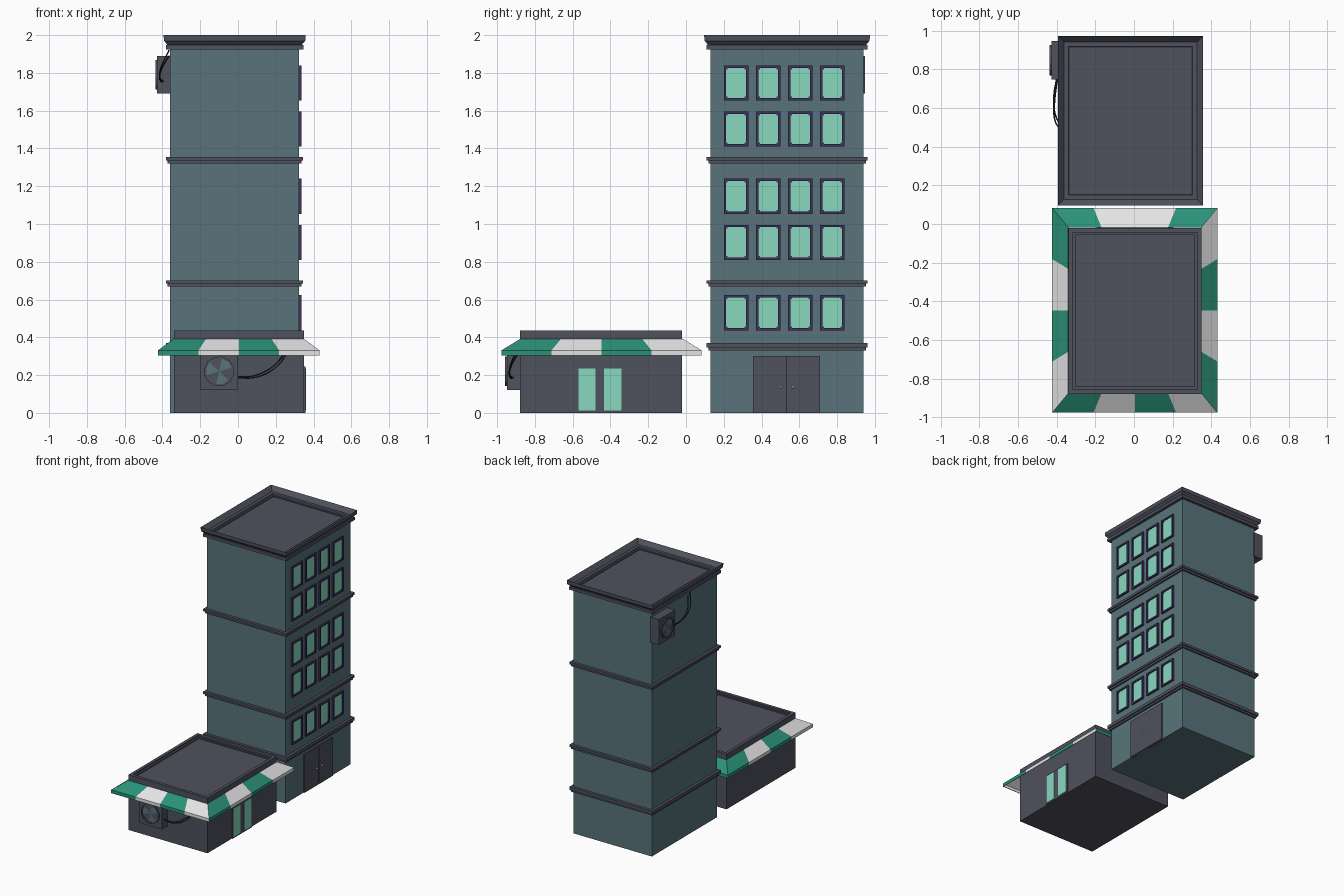
import bpy, bmesh, math
from mathutils import Matrix, Vector

if "Cube" in bpy.data.objects:
    bpy.data.objects.remove(bpy.data.objects["Cube"])


def srgb(r, g, b):
    f = lambda c: c / 12.92 if c <= 0.04045 else ((c + 0.055) / 1.055) ** 2.4
    return (f(r / 255), f(g / 255), f(b / 255), 1)


def material(name, r, g, b):
    m = bpy.data.materials.new(name)
    m.diffuse_color = srgb(r, g, b)
    m.use_nodes = True
    m.node_tree.nodes["Principled BSDF"].inputs["Base Color"].default_value = m.diffuse_color
    return m


TEAL = material("teal_wall", 88, 116, 123)
SLATE = material("slate", 79, 81, 93)
MINT = material("mint_glass", 136, 216, 191)
PURPLE = material("purple_frame", 62, 48, 92)
GREEN = material("awning_green", 42, 146, 119)
WHITE = material("awning_white", 228, 228, 228)
BLACK = material("cable_black", 42, 43, 52)


def finish(name, bm, mats, fix=True):
    if fix:
        bmesh.ops.recalc_face_normals(bm, faces=bm.faces)
    me = bpy.data.meshes.new(name)
    bm.to_mesh(me)
    bm.free()
    for m in mats:
        me.materials.append(m)
    ob = bpy.data.objects.new(name, me)
    bpy.context.collection.objects.link(ob)
    return ob


def add_box(bm, lo, hi, mi=0):
    lo, hi = Vector(lo), Vector(hi)
    mat = Matrix.Translation((lo + hi) / 2) @ Matrix.Diagonal((*(hi - lo), 1))
    for v in bmesh.ops.create_cube(bm, size=1, matrix=mat)["verts"]:
        for f in v.link_faces:
            f.material_index = mi


def box(name, lo, hi, mat):
    bm = bmesh.new()
    add_box(bm, lo, hi)
    return finish(name, bm, [mat])


def rect_stack(name, base, profile, mat):
    """Rectangular rings lofted through (outward offset, z) steps, capped."""
    cx, cy, hx, hy = base
    bm = bmesh.new()
    rings = [[bm.verts.new((cx + sx * (hx + o), cy + sy * (hy + o), z))
              for sx, sy in ((-1, -1), (1, -1), (1, 1), (-1, 1))] for o, z in profile]
    for a, b in zip(rings, rings[1:]):
        for i in range(4):
            j = (i + 1) % 4
            bm.faces.new((a[i], a[j], b[j], b[i]))
    bm.faces.new(rings[0][::-1])
    bm.faces.new(rings[-1])
    return finish(name, bm, [mat])


# ---- Tower ----
tower = (-0.018, 0.535, 0.342, 0.405)
wall_x = 0.324
rect_stack("tower_walls", tower, [(0, 0), (0, 1.94)], TEAL)

# Two-step bands between storeys
for i, (z0, z1, z2) in enumerate(((0.33, 0.345, 0.37), (0.668, 0.684, 0.702), (1.32, 1.336, 1.354))):
    rect_stack(f"storey_band_{i}", tower,
               [(-0.01, z0), (0.012, z0), (0.012, z1), (0.021, z1), (0.021, z2), (-0.01, z2)], SLATE)

# Cornice with sunken roof
rect_stack("tower_roof", tower,
           [(-0.01, 1.925), (0.022, 1.925), (0.022, 1.947), (0.014, 1.95), (0.032, 1.97),
            (0.034, 2.0), (0.003, 1.967), (-0.02, 1.967), (-0.024, 1.958),
            (-0.036, 1.958), (-0.036, 1.951)], SLATE)

# Windows: glass pane, four frame bars, corner blocks
for r, z in enumerate((0.53, 0.903, 1.147, 1.503, 1.747)):
    for c in range(4):
        y = 0.265 + c * 0.1695
        bm = bmesh.new()
        w, h, t = 0.065, 0.093, 0.013
        x0, x1 = wall_x - 0.01, wall_x + 0.012
        add_box(bm, (x0, y - w + t, z - h + t), (wall_x + 0.004, y + w - t, z + h - t), 1)
        for s in (-1, 1):
            ya, yb = sorted((y + s * w, y + s * (w - t)))
            add_box(bm, (x0, ya, z - h), (x1, yb, z + h))
            za, zb = sorted((z + s * h, z + s * (h - t)))
            add_box(bm, (x0, y - w + t, za), (x1, y + w - t, zb))
            for q in (-1, 1):
                yc, zc = y + s * (w - t - 0.004), z + q * (h - t - 0.004)
                add_box(bm, (x0, yc - 0.004, zc - 0.004), (x1 - 0.003, yc + 0.004, zc + 0.004))
        finish(f"window_{r}_{c}", bm, [PURPLE, MINT])

# Double entrance door with knobs
for i, (a, b) in enumerate(((0.355, 0.53), (0.534, 0.71))):
    box(f"tower_door_{i}", (0.3, a, 0.0), (wall_x + 0.008, b, 0.302), SLATE)
    bm = bmesh.new()
    bmesh.ops.create_icosphere(bm, subdivisions=1, radius=0.009,
                               matrix=Matrix.Translation((wall_x + 0.012, 0.503 + i * 0.064, 0.137)))
    finish(f"door_knob_{i}", bm, [WHITE])
box("door_gap", (0.3, 0.53, 0.0), (wall_x + 0.003, 0.534, 0.302), BLACK)

# ---- Shop ----
shop = (0.005, -0.45, 0.345, 0.43)
rect_stack("shop_building", shop,
           [(0, 0), (0, 0.435), (-0.024, 0.435), (-0.024, 0.424), (-0.038, 0.424), (-0.038, 0.415)], SLATE)

# Shop glass doors
bm = bmesh.new()
add_box(bm, (0.33, -0.577, 0), (0.357, -0.335, 0.245))
for a, b in ((-0.568, -0.48), (-0.433, -0.342)):
    add_box(bm, (0.35, a, 0.012), (0.36, b, 0.236), 1)
finish("shop_doors", bm, [SLATE, MINT])

# Striped awning: sloped skirt plus short valance, four stripes per side
bm = bmesh.new()
corners = ((-1, -1), (1, -1), (1, 1), (-1, 1))
levels = ((0.345, 0.43, 0.392), (0.4275, 0.53, 0.331), (0.4275, 0.53, 0.305))


def awning_point(side, t, level):
    hx, hy, z = level
    a, b = Vector(corners[side]), Vector(corners[(side + 1) % 4])
    p = a.lerp(b, t)
    return bm.verts.new((0.004 + p.x * hx, -0.447 + p.y * hy, z))


for side, stripes in enumerate(("GWGW", "GWGW", "GWWG", "GWGW")):
    for k, s in enumerate(stripes):
        for top, low in zip(levels, levels[1:]):
            f = bm.faces.new((awning_point(side, k / 4, low), awning_point(side, (k + 1) / 4, low),
                              awning_point(side, (k + 1) / 4, top), awning_point(side, k / 4, top)))
            f.material_index = "GW".index(s)
bmesh.ops.remove_doubles(bm, verts=bm.verts, dist=0.0005)
awning = finish("awning", bm, [GREEN, WHITE], fix=False)
sol = awning.modifiers.new("thickness", "SOLIDIFY")
sol.thickness = 0.005
sol.offset = -1


# ---- Air conditioners ----
def air_conditioner(name, loc, angle, cables):
    place = Matrix.Translation(loc) @ Matrix.Rotation(angle, 4, 'Z')
    bm = bmesh.new()
    add_box(bm, (-0.1, -0.068, -0.1), (0.1, 0.01, 0.1))
    # raised ring around the fan, blades as alternating wedges
    n = 12

    def pt(i, r, y):
        a = 2 * math.pi * i / n + 0.3
        return bm.verts.new((r * math.cos(a), y, r * math.sin(a)))
    for i in range(n):
        steps = ((0.08, -0.066), (0.08, -0.077), (0.069, -0.077), (0.069, -0.07))
        for (ra, ya), (rb, yb) in zip(steps, steps[1:]):
            bm.faces.new((pt(i, ra, ya), pt(i + 1, ra, ya), pt(i + 1, rb, yb), pt(i, rb, yb)))
        f = bm.faces.new((pt(i, 0.069, -0.07), pt(i + 1, 0.069, -0.07), bm.verts.new((0, -0.072, 0))))
        f.material_index = 1 if i % 4 < 2 else 0
    bmesh.ops.remove_doubles(bm, verts=bm.verts, dist=0.0005)
    finish(name, bm, [SLATE, TEAL]).matrix_world = place
    # sagging cables
    for k, pts in enumerate(cables):
        cu = bpy.data.curves.new(f"{name}_cable_{k}", 'CURVE')
        cu.dimensions = '3D'
        cu.bevel_depth = 0.004
        cu.bevel_resolution = 1
        cu.resolution_u = 5
        sp = cu.splines.new('BEZIER')
        sp.bezier_points.add(len(pts) - 1)
        for bp, p in zip(sp.bezier_points, pts):
            bp.co = p
            bp.handle_left_type = bp.handle_right_type = 'AUTO'
        cu.materials.append(BLACK)
        ob = bpy.data.objects.new(cu.name, cu)
        bpy.context.collection.objects.link(ob)
        ob.matrix_world = place


hoses = [[(0.09, -0.04, -0.03), (0.19, -0.055, -0.022), (0.29, -0.045, 0.03), (0.35, -0.005, 0.10)],
         [(0.09, -0.035, -0.035), (0.20, -0.05, -0.03), (0.31, -0.05, 0.03), (0.375, -0.005, 0.13)]]
air_conditioner("shop_air_conditioner", (-0.1, -0.88, 0.22), 0, hoses)
air_conditioner("tower_air_conditioner", (-0.36, 0.848, 1.79), -math.pi / 2, hoses)
